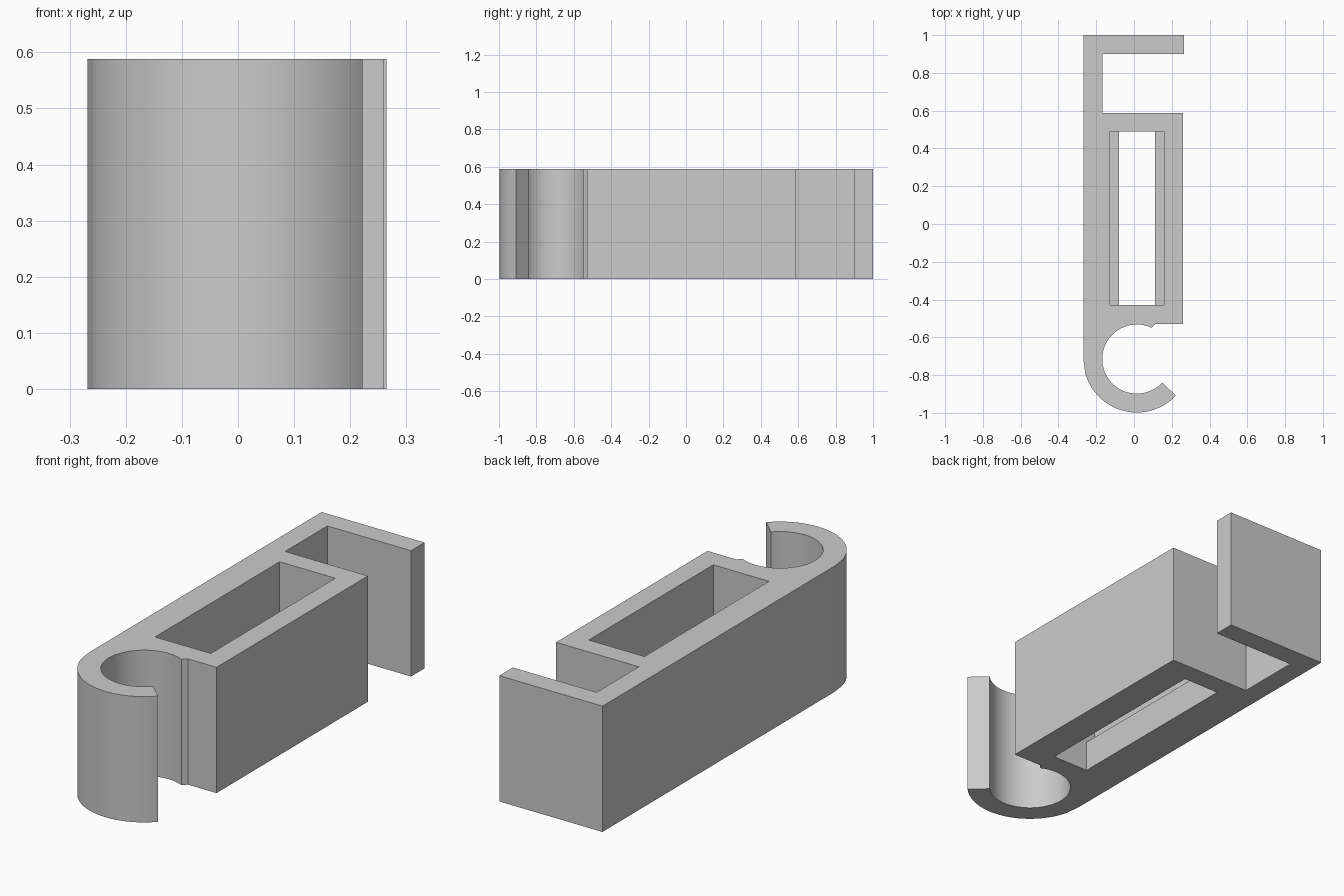
import bpy, bmesh
from math import radians, cos, sin
from mathutils import Vector

if "Cube" in bpy.data.objects:
    bpy.data.objects.remove(bpy.data.objects["Cube"])

HEIGHT = 0.588
CENTRE = Vector((0.015, -0.715))
R_OUT, R_IN = 0.283, 0.183

grey = bpy.data.materials.new("light grey")
grey.use_nodes = True
grey.diffuse_color = (0.6, 0.6, 0.6, 1)
grey.node_tree.nodes["Principled BSDF"].inputs["Base Color"].default_value = (0.6, 0.6, 0.6, 1)


def arc(radius, start, end, steps):
    angles = [radians(start + (end - start) * i / steps) for i in range(steps + 1)]
    return [(CENTRE.x + radius * cos(a), CENTRE.y + radius * sin(a)) for a in angles]


def prism(name, points, z0, z1):
    bm = bmesh.new()
    face = bm.faces.new([bm.verts.new((x, y, z0)) for x, y in points])
    top = bmesh.ops.extrude_face_region(bm, geom=[face])
    verts = [v for v in top["geom"] if isinstance(v, bmesh.types.BMVert)]
    bmesh.ops.translate(bm, verts=verts, vec=(0, 0, z1 - z0))
    bmesh.ops.recalc_face_normals(bm, faces=bm.faces)
    mesh = bpy.data.meshes.new(name)
    bm.to_mesh(mesh)
    bm.free()
    mesh.materials.append(grey)
    obj = bpy.data.objects.new(name, mesh)
    bpy.context.collection.objects.link(obj)
    return obj


def cut_box(body, x0, x1, y0, y1, z0, z1):
    cutter = prism("cutter", [(x0, y0), (x1, y0), (x1, y1), (x0, y1)], z0, z1)
    cutter.hide_render = True
    mod = body.modifiers.new("cut", "BOOLEAN")
    mod.operation = "DIFFERENCE"
    mod.solver = "EXACT"
    mod.object = cutter
    bpy.ops.object.modifier_apply(modifier=mod.name)
    bpy.data.objects.remove(cutter)


# Clip outline: rear hook, block, small snap ridge, round front clasp
hook_and_block = [(-0.268, 1), (0.265, 1), (0.265, 0.9), (-0.168, 0.9),
                  (-0.168, 0.588), (0.26, 0.588), (0.26, -0.53)]
snap_ridge = [(0.112, -0.53), (0.092, -0.55)]
clasp_inner = arc(R_IN, 72, 317, 84)
clasp_outer = arc(R_OUT, 317, 195, 42) + arc(R_OUT, 180, 180, 1)[:1]
clip = prism("clip_body", hook_and_block + snap_ridge + clasp_inner + clasp_outer, 0, HEIGHT)

bpy.ops.object.select_all(action="DESELECT")
bpy.context.view_layer.objects.active = clip
clip.select_set(True)

# Pocket open at the top, with a narrower slot through the floor
cut_box(clip, -0.128, 0.16, -0.43, 0.49, 0.147, 0.8)
cut_box(clip, -0.08, 0.11, -0.43, 0.49, -0.2, 0.3)

bpy.ops.object.shade_smooth_by_angle(angle=radians(5))
